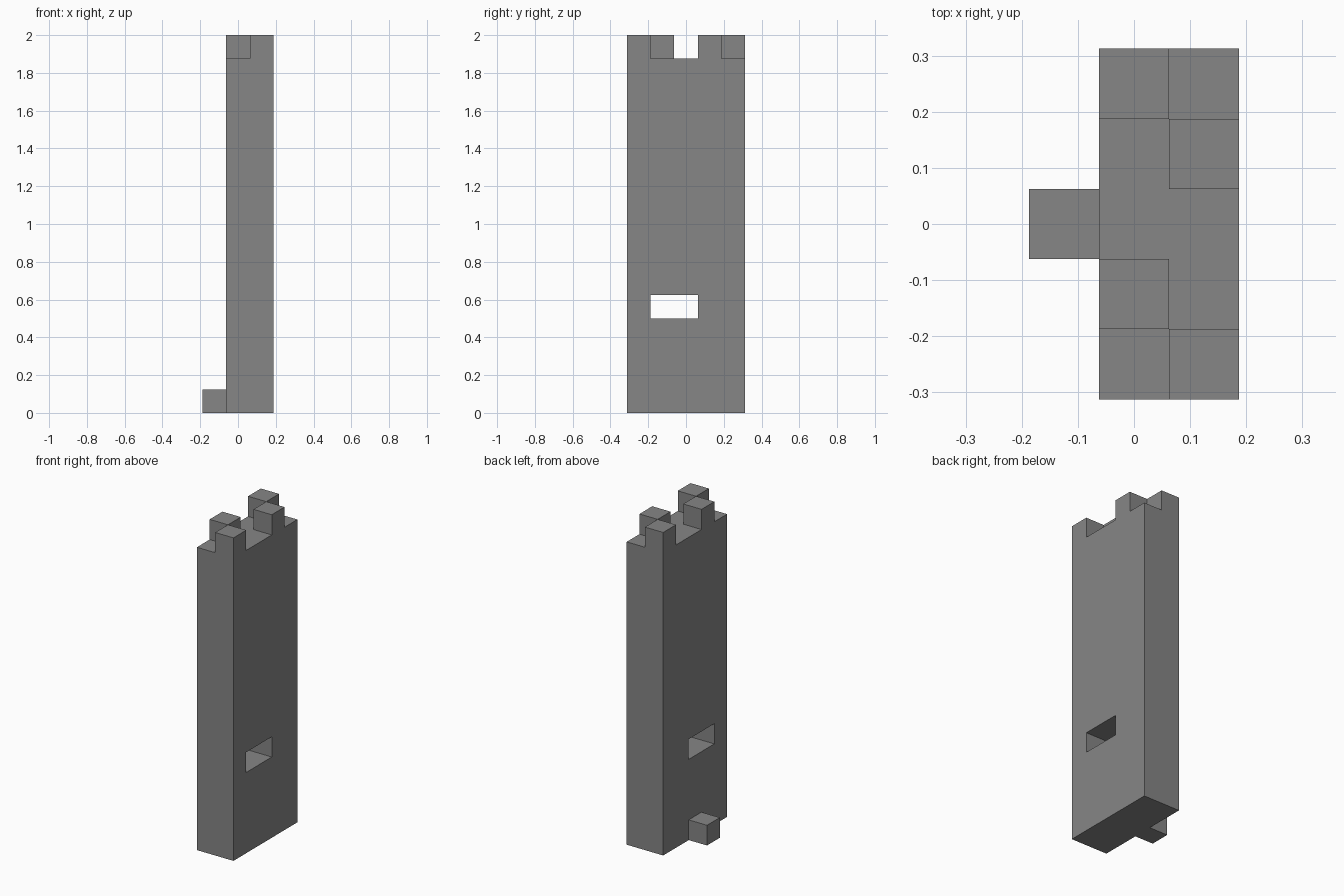
import bpy
import bmesh
import math
from mathutils import Vector

cube = bpy.data.objects.get("Cube")
if cube:
    bpy.data.objects.remove(cube, do_unlink=True)

UNIT = 0.125                              # edge of one building block
ORIGIN = Vector((-1.5, -2.5, 0)) * UNIT   # corner of the block grid

stone = bpy.data.materials.new("stone_grey")
stone.use_nodes = True
GREY = (0.24, 0.24, 0.24, 1)
stone.diffuse_color = GREY
stone.node_tree.nodes["Principled BSDF"].inputs["Base Color"].default_value = GREY


def box_cells(xs, ys, zs):
    return {(x, y, z) for x in range(*xs) for y in range(*ys) for z in range(*zs)}


def build(name, cells):
    """Skin a set of grid blocks with flat outer faces and merge coplanar ones."""
    bm = bmesh.new()
    corners = {}

    def vert(p):
        key = tuple(round(c) for c in p)
        if key not in corners:
            corners[key] = bm.verts.new(ORIGIN + Vector(key) * UNIT)
        return corners[key]

    for cell in sorted(cells):
        centre = Vector(cell) + Vector((0.5, 0.5, 0.5))
        for axis in range(3):
            for sign in (-1, 1):
                n = Vector((0, 0, 0))
                n[axis] = sign
                if tuple(round(c) for c in Vector(cell) + n) in cells:
                    continue
                u = Vector((0, 0, 0))
                u[(axis + 1) % 3] = 1
                v = n.cross(u)
                ring = [(-1, -1), (1, -1), (1, 1), (-1, 1)]
                bm.faces.new([vert(centre + (n + u * a + v * b) / 2) for a, b in ring])
    bmesh.ops.dissolve_limit(bm, angle_limit=math.radians(1),
                             verts=bm.verts[:], edges=bm.edges[:])
    mesh = bpy.data.meshes.new(name)
    bm.to_mesh(mesh)
    bm.free()
    mesh.materials.append(stone)
    obj = bpy.data.objects.new(name, mesh)
    bpy.context.collection.objects.link(obj)
    return obj


# Tall wall, two blocks thick, with a slot cut through it
wall = box_cells((1, 3), (0, 5), (0, 15))
wall -= box_cells((1, 3), (1, 3), (4, 5))

# Staggered battlements along the top
wall |= {(1, 1, 15), (1, 4, 15), (2, 0, 15), (2, 3, 15)}
build("tower_wall", wall)

# Single step block at the base
build("foot_block", box_cells((0, 1), (2, 3), (0, 1)))
